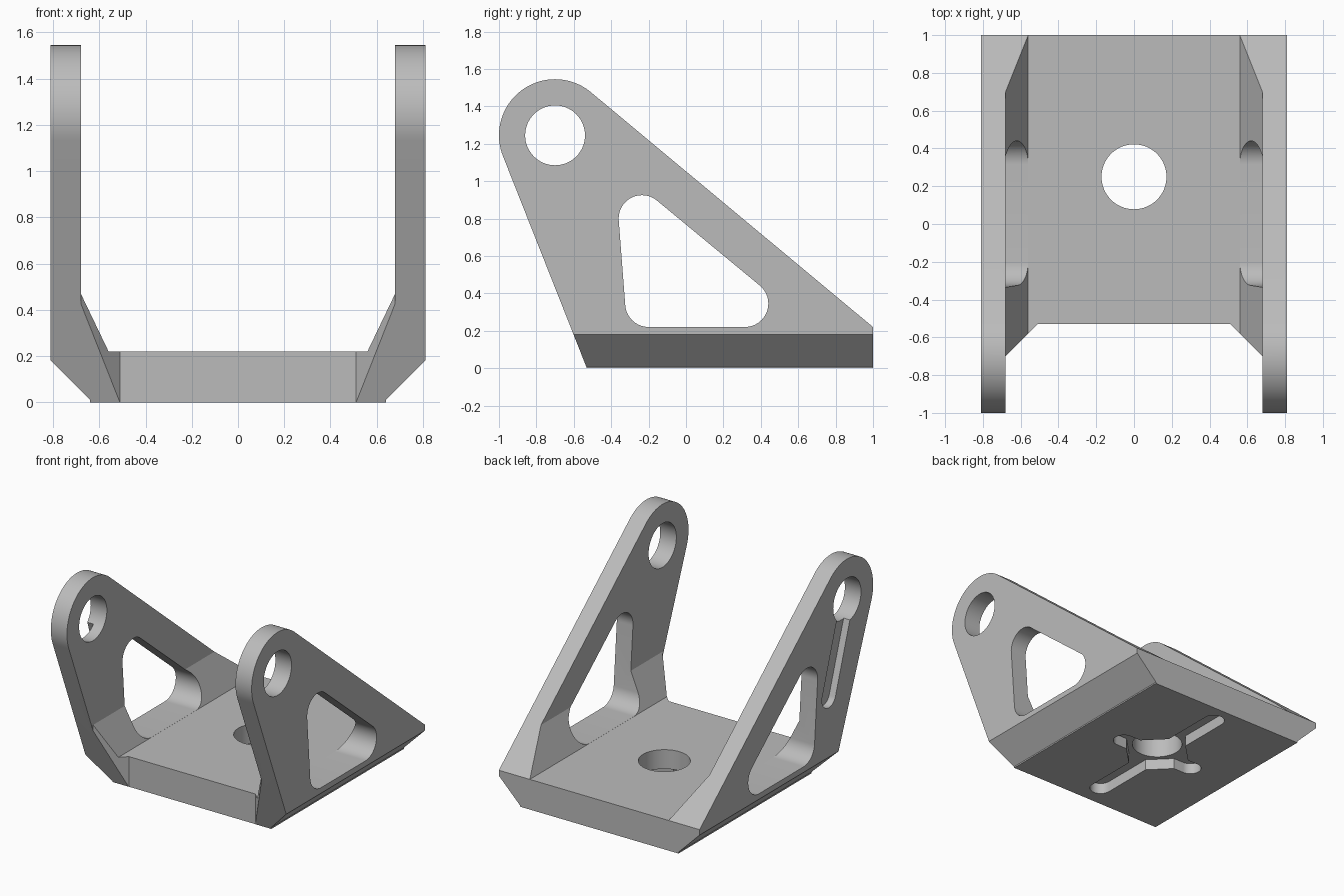
import bpy, bmesh
from math import sin, cos, tau, radians
from mathutils import Vector

cube = bpy.data.objects.get("Cube")
if cube:
    bpy.data.objects.remove(cube, do_unlink=True)

grey = bpy.data.materials.new("plain grey")
grey.use_nodes = True
grey.diffuse_color = (0.5, 0.5, 0.5, 1)
grey.node_tree.nodes["Principled BSDF"].inputs["Base Color"].default_value = (0.5, 0.5, 0.5, 1)

PLACE = {"x": lambda a, b, t: (t, a, b),
         "y": lambda a, b, t: (a, t, b),
         "z": lambda a, b, t: (a, b, t)}


def circle(a, b, r, n=64):
    return [(a + r * cos(tau * i / n), b + r * sin(tau * i / n)) for i in range(n)]


def prism(name, outline, axis, start, end):
    """Convex outline extruded along an axis."""
    bm = bmesh.new()
    for t in (start, end):
        for a, b in outline:
            bm.verts.new(PLACE[axis](a, b, t))
    hull = bmesh.ops.convex_hull(bm, input=bm.verts)
    loose = [v for v in bm.verts if not v.link_faces]
    bmesh.ops.delete(bm, geom=loose, context="VERTS")
    bmesh.ops.dissolve_limit(bm, angle_limit=radians(0.2), verts=bm.verts, edges=bm.edges)
    bmesh.ops.recalc_face_normals(bm, faces=bm.faces)
    mesh = bpy.data.meshes.new(name)
    bm.to_mesh(mesh)
    bm.free()
    mesh.materials.append(grey)
    obj = bpy.data.objects.new(name, mesh)
    bpy.context.collection.objects.link(obj)
    return obj


def cut(target, cutter):
    cutter.hide_render = True
    mod = target.modifiers.new("cut", "BOOLEAN")
    mod.operation = "DIFFERENCE"
    mod.solver = "EXACT"
    mod.object = cutter
    bpy.context.view_layer.objects.active = target
    bpy.ops.object.modifier_apply(modifier=mod.name)
    bpy.data.objects.remove(cutter, do_unlink=True)


# Solid side profile across the whole width
PIN = (-0.70, 1.245)
body = prism("bracket", circle(*PIN, 0.30, 96) + [(-0.53, 0), (1, 0), (1, 0.22)],
             "x", -0.81, 0.81)

# Channel between the plates, with sloped gussets at its foot
channel = [(s * x, z) for s in (-1, 1)
           for x, z in ((0.56, 0.22), (0.56, 0.35), (0.68, 0.47), (0.68, 2))]
cut(body, prism("channel_cutter", channel, "y", -2, 2))

# Front notch with angled corners
notch = [(s * x, y) for s in (-1, 1)
         for x, y in ((0.51, -0.529), (0.68, -0.699), (0.68, -1.5))]
cut(body, prism("notch_cutter", notch, "z", -1, 2))

# Chamfers under both outer edges
for s in (-1, 1):
    edge = [(s * x, z) for x, z in ((0.64, -0.1), (0.64, 0.01), (0.95, 0.32), (0.95, -0.1))]
    cut(body, prism("chamfer_cutter", edge, "y", -2, 2))

# Rounded triangular windows and pin holes through both plates
window = circle(-0.235, 0.80, 0.125) + circle(-0.2, 0.3455, 0.125) + circle(0.315, 0.3455, 0.125)
cut(body, prism("window_cutter", window, "x", -1, 1))
cut(body, prism("pin_hole_cutter", circle(*PIN, 0.16), "x", -1, 1))

# Shallow groove on the outside of one plate
groove = circle(*PIN, 0.08, 48) + circle(-0.49, 0.62, 0.08, 48)
cut(body, prism("groove_cutter", groove, "x", -0.9, -0.76))

# Base hole and cross-shaped recess underneath
HUB = 0.25
cut(body, prism("base_hole_cutter", circle(0, HUB, 0.172), "z", -1, 1))
recesses = [circle(0, HUB - 0.61, 0.075, 48) + circle(0, HUB + 0.61, 0.075, 48),
            circle(-0.3, HUB, 0.075, 48) + circle(0.3, HUB, 0.075, 48),
            circle(0, HUB, 0.29, 4)]
for i, outline in enumerate(recesses):
    cut(body, prism("recess_cutter", outline, "z", -0.2, 0.08))

# Smooth the round parts, keep edges sharp
bpy.ops.object.select_all(action="DESELECT")
body.select_set(True)
bpy.context.view_layer.objects.active = body
bpy.ops.object.shade_smooth_by_angle(angle=radians(20))
